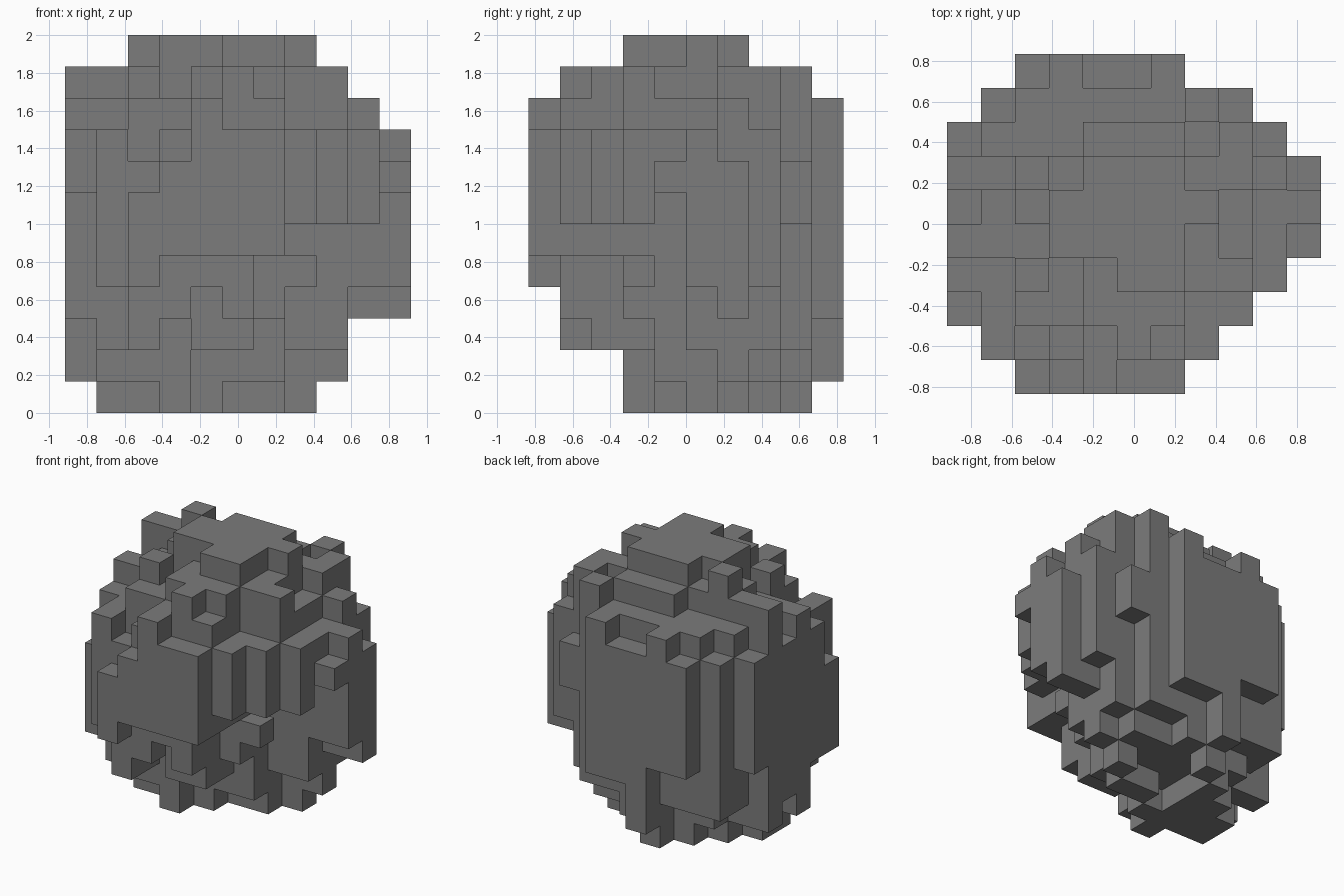
import bpy
import bmesh
from mathutils import Vector

cube = bpy.data.objects.get("Cube")
if cube:
    bpy.data.objects.remove(cube, do_unlink=True)

UNIT = 1 / 6
ORIGIN = Vector((-5.5, -5, 0))
cells = set()


def block(x, y, z):
    """Cells of a box; each argument is a (start, end) pair in grid units."""
    return {(i, j, k) for i in range(*x) for j in range(*y) for k in range(*z)}


def slab(z, first_row, spans):
    """Add one course of blocks, row by row from the front to the back."""
    for row, (start, end) in enumerate(spans, first_row):
        cells.update(block((start, end), (row, row + 1), z))


def add(x, y, z):
    cells.update(block(x, y, z))


def carve(x, y, z):
    cells.difference_update(block(x, y, z))


# Rounded main body
slab((4, 9), 0, [(2, 7), (1, 8), (0, 9), (0, 10), (0, 11),
                 (0, 11), (0, 11), (0, 10), (1, 9), (2, 7)])

# Stepped crown
slab((9, 10), 1, [(4, 7), (2, 7), (2, 9), (0, 9), (1, 9), (0, 10), (1, 9), (2, 8)])
slab((10, 11), 2, [(4, 7), (4, 9), (3, 8), (2, 8), (0, 9), (4, 9)])
slab((11, 12), 3, [(5, 7), (3, 7), (3, 8), (4, 7)])
carve((7, 8), (7, 8), (10, 11))

# Stepped underside
slab((3, 4), 1, [(2, 4), (0, 6), (0, 7), (0, 7), (0, 9),
                 (0, 11), (1, 9), (1, 9), (4, 7)])
slab((2, 3), 2, [(1, 6), (1, 6), (0, 7), (0, 9), (0, 9), (1, 9), (1, 8)])
slab((1, 2), 3, [(1, 4), (0, 7), (1, 7), (0, 9), (2, 8), (4, 6)])
slab((0, 1), 3, [(3, 4), (1, 5), (1, 4), (2, 4), (3, 4), (4, 5)])

# Stepped top and bottom of the front plate
carve((2, 3), (0, 1), (7, 9))
carve((3, 4), (0, 1), (8, 9))
carve((3, 7), (0, 1), (4, 5))
carve((2, 3), (1, 2), (8, 9))
carve((6, 7), (1, 3), (4, 5))
add((4, 5), (0, 1), (9, 10))

# Hollow under the front corner columns
carve((7, 11), (0, 4), (4, 6))
carve((7, 11), (4, 5), (4, 7))
carve((10, 11), (4, 5), (8, 9))
add((7, 8), (3, 4), (4, 5))

# Notched side corners
carve((0, 1), (2, 3), (7, 9))
carve((10, 11), (6, 7), (8, 9))
carve((3, 4), (2, 3), (2, 3))

# Short knob left on the back corner
carve((8, 9), (8, 9), (3, 6))
carve((8, 9), (8, 9), (8, 9))

# Knobs on the crown
for x, y, z in [(5, 1, 10), (2, 3, 10), (7, 8, 10), (2, 6, 11), (3, 9, 9), (6, 9, 9)]:
    add((x, x + 1), (y, y + 1), (z, z + 1))

# Hanging knobs on the underside
for x, y, bottom, top in [(2, 1, 2, 4), (5, 1, 3, 4), (4, 9, 1, 3),
                          (5, 5, 0, 1), (6, 5, 0, 1), (7, 6, 0, 1)]:
    add((x, x + 1), (y, y + 1), (bottom, top))

# Outer skin of the blocks
bm = bmesh.new()
corners = {}


def corner(point):
    if point not in corners:
        corners[point] = bm.verts.new((Vector(point) + ORIGIN) * UNIT)
    return corners[point]


for cell in sorted(cells):
    for axis in range(3):
        u, v = (axis + 1) % 3, (axis + 2) % 3
        for side in (0, 1):
            neighbour = list(cell)
            neighbour[axis] += 2 * side - 1
            if tuple(neighbour) in cells:
                continue
            loop = []
            for du, dv in [(0, 0), (1, 0), (1, 1), (0, 1)]:
                point = list(cell)
                point[axis] += side
                point[u] += du
                point[v] += dv
                loop.append(corner(tuple(point)))
            bm.faces.new(loop if side else loop[::-1])

mesh = bpy.data.meshes.new("block_boulder")
bm.to_mesh(mesh)
bm.free()
boulder = bpy.data.objects.new("block_boulder", mesh)
bpy.context.collection.objects.link(boulder)

# Plain stone colour
stone = bpy.data.materials.new("stone_grey")
stone.use_nodes = True
colour = (0.2, 0.2, 0.2, 1)
stone.diffuse_color = colour
for node in stone.node_tree.nodes:
    if node.type == "BSDF_PRINCIPLED":
        node.inputs["Base Color"].default_value = colour
mesh.materials.append(stone)
